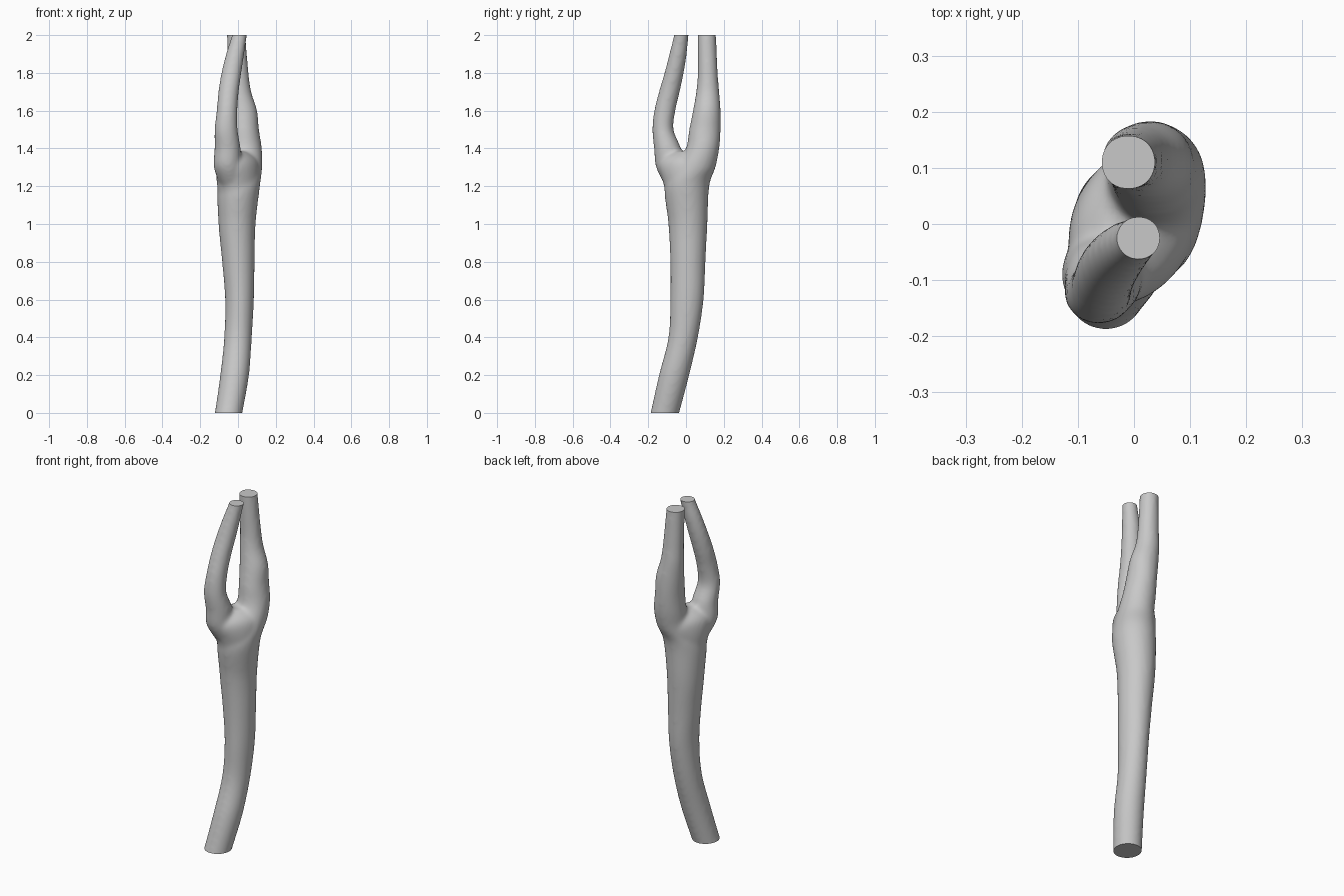
import bpy, bmesh
from math import sin, cos, pi, radians
from mathutils import Vector

default = bpy.data.objects.get("Cube")
if default:
    bpy.data.objects.remove(default, do_unlink=True)

SIDES, STEPS, PAD = 40, 6, 0.003

# Sections: height, centre x, centre y, radius one, radius two
trunk_and_back_branch = [
    (-0.1, -.068, -.138, .07, .073), (0, -.05, -.112, .07, .073),
    (0.2, -.018, -.063, .073, .077), (0.4, 0, -.015, .07, .075),
    (0.6, .008, .005, .073, .085), (0.8, .002, .01, .083, .09),
    (1.0, -.005, .01, .095, .1), (1.2, .005, .005, .108, .115),
    (1.3, .035, .05, .09, .103), (1.4, .04, .088, .083, .085),
    (1.5, .033, .1, .075, .08), (1.6, .025, .11, .073, .07),
    (1.7, .007, .115, .06, .058), (1.8, 0, .115, .053, .05),
    (2.0, -.01, .11, .046, .046), (2.1, -.015, .11, .045, .045)]
front_branch = [
    (1.2, -.03, -.045, .06, .06), (1.3, -.055, -.085, .07, .07),
    (1.4, -.055, -.098, .066, .068), (1.5, -.063, -.122, .058, .053),
    (1.6, -.058, -.112, .052, .053), (1.7, -.05, -.088, .051, .052),
    (1.8, -.035, -.063, .05, .048), (1.9, -.015, -.042, .045, .043),
    (2.0, .008, -.025, .037, .036), (2.1, .03, -.01, .035, .035)]
fork_swelling = [
    (1.0, 0, 0, .08, .08), (1.2, 0, 0, .115, .105),
    (1.3, 0, 0, .148, .105), (1.35, 0, 0, .13, .085), (1.385, 0, 0, .07, .04)]


def spline(points):
    """Smooth curve through the sections."""
    out = []
    for i in range(len(points) - 1):
        a, b = points[max(i - 1, 0)], points[i]
        c, d = points[i + 1], points[min(i + 2, len(points) - 1)]
        for s in range(STEPS):
            t = s / STEPS
            out.append([q + t / 2 * (r - p + t * (2*p - 5*q + 4*r - w + t * (3*(q - r) + w - p)))
                        for p, q, r, w in zip(a, b, c, d)])
    return out + [points[-1]]


def add_tube(bm, sections, turn=0):
    """Closed tube of horizontal elliptical rings."""
    rings = []
    for z, x, y, ra, rb in spline(sections):
        ring = []
        for k in range(SIDES):
            u = 2 * pi * k / SIDES
            p, q = (ra + PAD) * cos(u), (rb + PAD) * sin(u)
            ring.append(bm.verts.new((x + p * cos(turn) - q * sin(turn),
                                      y + p * sin(turn) + q * cos(turn), z)))
        rings.append(ring)
    for low, high in zip(rings, rings[1:]):
        for k in range(SIDES):
            n = (k + 1) % SIDES
            bm.faces.new((low[k], low[n], high[n], high[k]))
    bm.faces.new(rings[0][::-1])
    bm.faces.new(rings[-1])


# Overlapping tubes in one mesh
bm = bmesh.new()
add_tube(bm, trunk_and_back_branch)
add_tube(bm, front_branch)
add_tube(bm, fork_swelling, radians(65))
mesh = bpy.data.meshes.new("forked_vessel")
bm.to_mesh(mesh)
bm.free()
vessel = bpy.data.objects.new("forked_vessel", mesh)
bpy.context.collection.objects.link(vessel)

# Fuse the tubes and soften the joint
fuse = vessel.modifiers.new("fuse", 'REMESH')
fuse.mode = 'VOXEL'
fuse.voxel_size = 0.01
soften = vessel.modifiers.new("soften", 'SMOOTH')
soften.factor = 0.5
soften.iterations = 10
bpy.context.view_layer.update()
graph = bpy.context.evaluated_depsgraph_get()
fused = bpy.data.meshes.new_from_object(vessel.evaluated_get(graph))
vessel.modifiers.clear()

# Flat cuts at the foot and both tips
bm = bmesh.new()
bm.from_mesh(fused)
for height, normal in ((0, -1), (2, 1)):
    bmesh.ops.bisect_plane(bm, geom=bm.verts[:] + bm.edges[:] + bm.faces[:], dist=1e-5,
                           plane_co=Vector((0, 0, height)),
                           plane_no=Vector((0, 0, normal)), clear_outer=True)
bmesh.ops.holes_fill(bm, edges=[e for e in bm.edges if e.is_boundary], sides=0)
bmesh.ops.recalc_face_normals(bm, faces=bm.faces[:])
bm.to_mesh(fused)
bm.free()
vessel.data = fused
bpy.data.meshes.remove(mesh)
fused.name = "forked_vessel"

# Plain grey
grey = bpy.data.materials.new("light_grey")
grey.use_nodes = True
colour = (0.58, 0.58, 0.58, 1)
grey.diffuse_color = colour
grey.node_tree.nodes["Principled BSDF"].inputs["Base Color"].default_value = colour
fused.materials.clear()
fused.materials.append(grey)

for other in bpy.context.selected_objects:
    other.select_set(False)
vessel.select_set(True)
bpy.context.view_layer.objects.active = vessel
bpy.ops.object.shade_smooth_by_angle(angle=radians(45))
